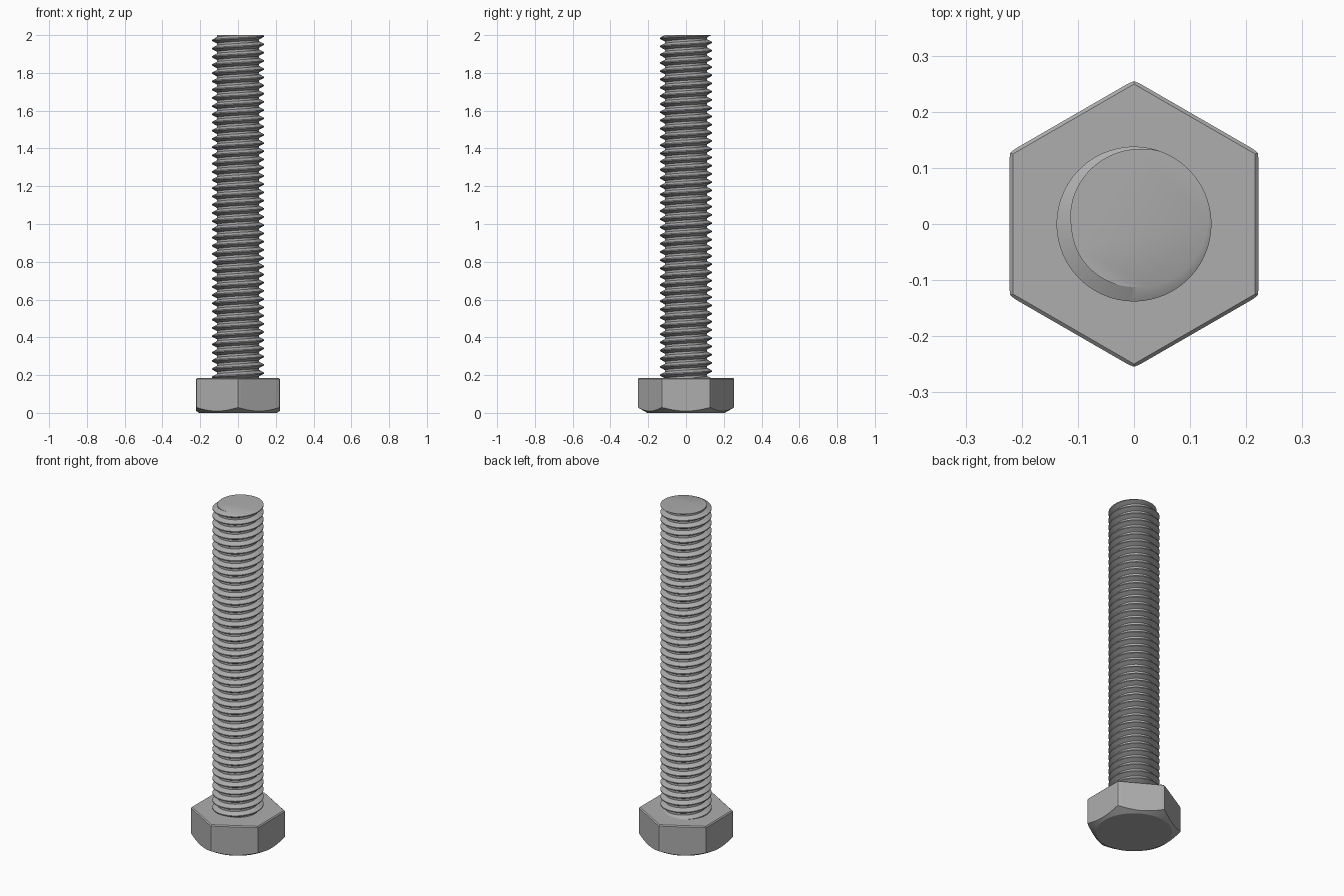
import bpy
import bmesh
from math import cos, sin, pi, radians, tan

if "Cube" in bpy.data.objects:
    bpy.data.objects.remove(bpy.data.objects["Cube"])

# Single steel colour
steel = bpy.data.materials.new("grey steel")
steel.use_nodes = True
colour = (0.42, 0.42, 0.42, 1)
steel.diffuse_color = colour
steel.node_tree.nodes["Principled BSDF"].inputs["Base Color"].default_value = colour


def finish(bm, name, angle):
    bmesh.ops.recalc_face_normals(bm, faces=bm.faces)
    mesh = bpy.data.meshes.new(name)
    bm.to_mesh(mesh)
    bm.free()
    mesh.materials.append(steel)
    obj = bpy.data.objects.new(name, mesh)
    bpy.context.collection.objects.link(obj)
    bpy.ops.object.select_all(action='DESELECT')
    obj.select_set(True)
    bpy.context.view_layer.objects.active = obj
    bpy.ops.object.shade_smooth_by_angle(angle=radians(angle))
    return obj


# Hexagonal head: flats face +-x, conical chamfer underneath, fine bevel on top
FLAT, HEAD_TOP, EDGE = 0.222, 0.185, 0.006
CHAMFER_RADIUS, CORNER_RADIUS = 0.205, 0.2545
SIDES = 144


def hex_radius(a, flat):
    off = (a + pi / 6) % (pi / 3) - pi / 6
    return flat / cos(off)


bm = bmesh.new()
rings = [[] for _ in range(4)]
for i in range(SIDES):
    a = 2 * pi * i / SIDES
    r = min(hex_radius(a, FLAT), CORNER_RADIUS)
    r_top = hex_radius(a, FLAT - EDGE)
    levels = [(CHAMFER_RADIUS, 0),
              (r, (r - CHAMFER_RADIUS) * tan(radians(30))),
              (r, HEAD_TOP - EDGE),
              (r_top, HEAD_TOP)]
    for ring, (rad, z) in zip(rings, levels):
        ring.append(bm.verts.new((rad * cos(a), rad * sin(a), z)))
for low, high in zip(rings, rings[1:]):
    for i in range(SIDES):
        j = (i + 1) % SIDES
        bm.faces.new((low[i], low[j], high[j], high[i]))
bm.faces.new(rings[0][::-1])
bm.faces.new(rings[-1])
finish(bm, "hex_head", 15)

# Threaded shank: right-handed helical sweep of a trapezoid thread profile
PITCH, CREST, ROOT = 0.0435, 0.138, 0.112
TOP, BOTTOM = 2.0, 0.15
SEG = 72
CREST_ANGLE = radians(48)
profile = [(-1 / 16, CREST), (1 / 16, CREST), (3 / 8, ROOT), (5 / 8, ROOT)]
turns = int((TOP - BOTTOM) / PITCH) + 4
z_start = TOP - (turns - 2) * PITCH

bm = bmesh.new()
rows = []
for i in range(turns * SEG + 1):
    t = i / SEG
    a = CREST_ANGLE + 2 * pi * t
    rows.append([bm.verts.new((r * cos(a), r * sin(a), z_start + (t + f) * PITCH))
                 for f, r in profile])
for i in range(turns * SEG):
    here, after = list(rows[i]), list(rows[i + 1])
    if i + SEG + 1 < len(rows):
        here.append(rows[i + SEG][0])
        after.append(rows[i + SEG + 1][0])
    for k in range(len(here) - 1):
        bm.faces.new((here[k], after[k], after[k + 1], here[k + 1]))

# Trim both ends flat and cap them
for z, direction in ((TOP, 1), (BOTTOM, -1)):
    cut = bmesh.ops.bisect_plane(bm, geom=bm.verts[:] + bm.edges[:] + bm.faces[:],
                                 dist=1e-6, plane_co=(0, 0, z),
                                 plane_no=(0, 0, direction), clear_outer=True)
    rim = [e for e in bm.edges if e.is_boundary
           and all(abs(v.co.z - z) < 1e-5 for v in e.verts)]
    bmesh.ops.contextual_create(bm, geom=rim)
finish(bm, "threaded_shank", 30)
